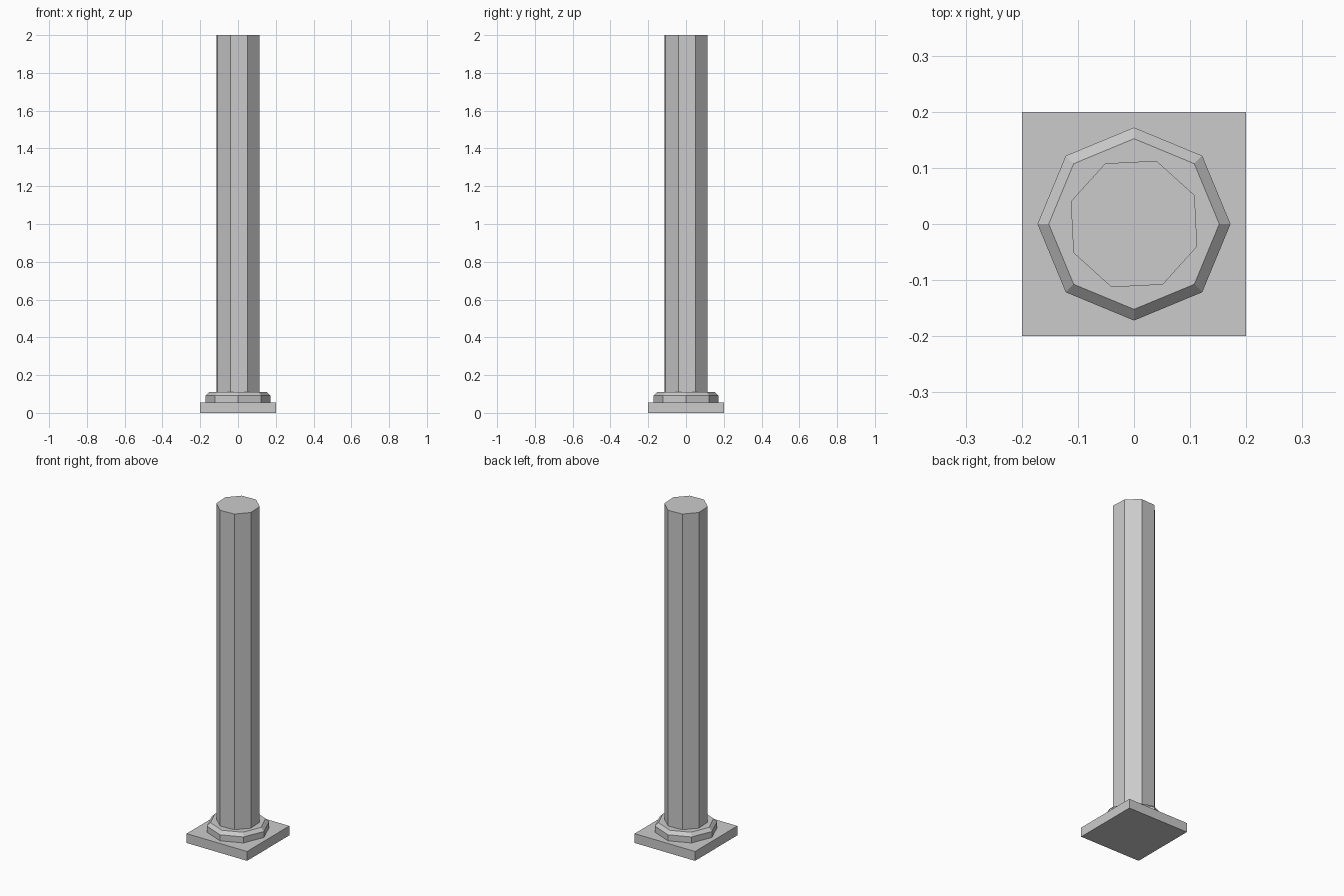
import bpy, bmesh
from math import radians, cos, sin, pi, sqrt

if "Cube" in bpy.data.objects:
    bpy.data.objects.remove(bpy.data.objects["Cube"])


def lathe(name, profile, sides, angle):
    """Flat-faced solid from a list of (radius, z) rings."""
    bm = bmesh.new()
    rings = []
    for r, z in profile:
        rings.append([bm.verts.new((r * cos(angle + 2 * pi * i / sides),
                                    r * sin(angle + 2 * pi * i / sides), z))
                      for i in range(sides)])
    for a, b in zip(rings, rings[1:]):
        for i in range(sides):
            j = (i + 1) % sides
            bm.faces.new((a[i], a[j], b[j], b[i]))
    bm.faces.new(rings[0][::-1])
    bm.faces.new(rings[-1])
    mesh = bpy.data.meshes.new(name)
    bm.to_mesh(mesh)
    bm.free()
    obj = bpy.data.objects.new(name, mesh)
    bpy.context.collection.objects.link(obj)
    return obj


# Square plinth
half = 0.2 * sqrt(2)
lathe("plinth", [(half, 0), (half, 0.056)], 4, radians(45))

# Octagonal base moulding with a chamfered top edge
lathe("base_moulding", [(0.172, 0.056), (0.172, 0.092), (0.152, 0.111)], 8, 0)

# Octagonal shaft, turned slightly against the moulding
lathe("shaft", [(0.1195, 0.111), (0.1195, 2.0)], 8, radians(25.4))
